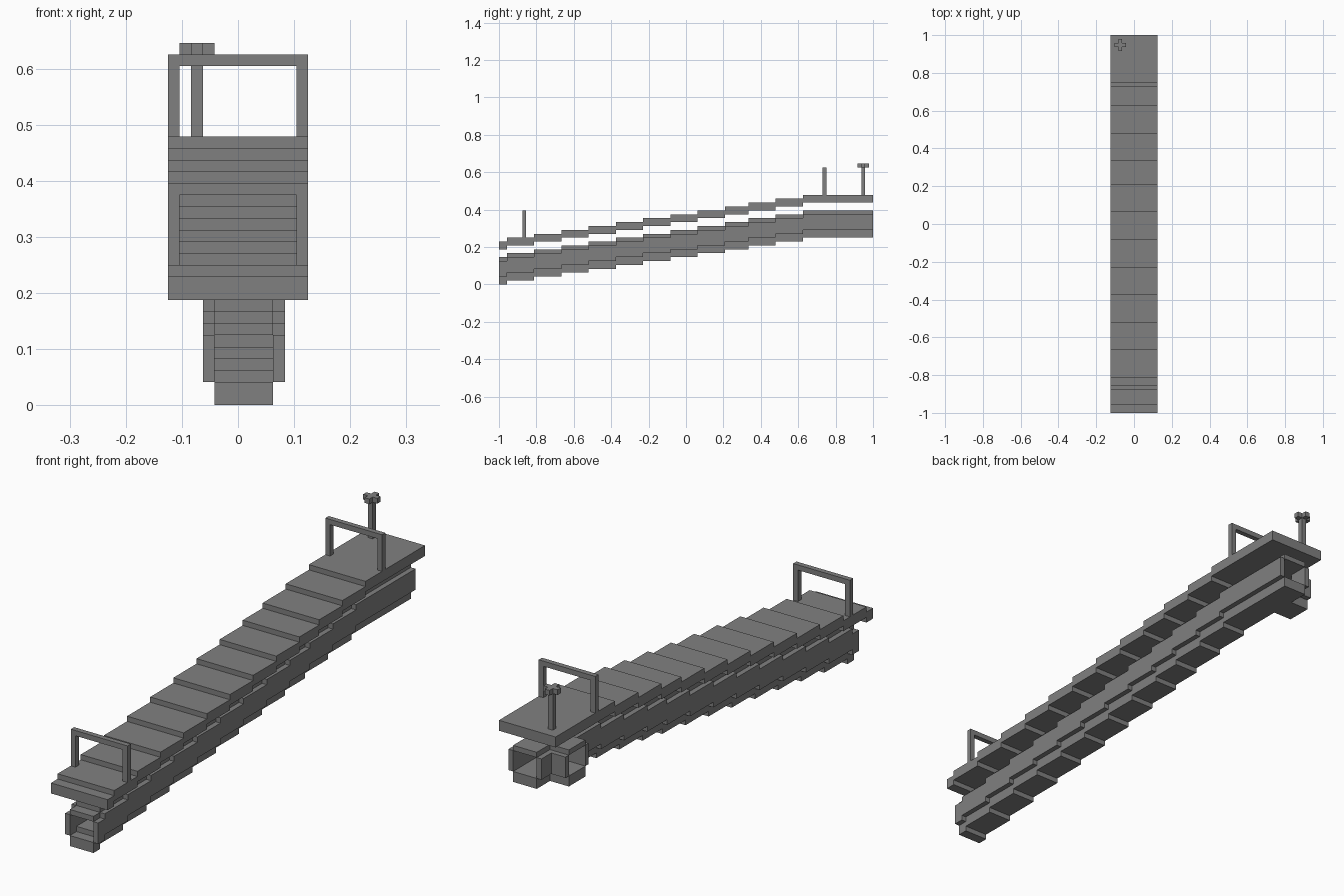
import bpy
import bmesh

cube = bpy.data.objects.get("Cube")
if cube:
    bpy.data.objects.remove(cube, do_unlink=True)

U = 2 / 96  # one grid block; all sizes below are in blocks
STEPS = [-48, -46, -39, -32, -25, -18, -11, -4, 3, 10, 16, 23, 30, 48]
TOP = len(STEPS) - 2  # rise of the last step

grey = bpy.data.materials.new("stone grey")
grey.use_nodes = True
colour = (0.216, 0.216, 0.216, 1)
grey.diffuse_color = colour
grey.node_tree.nodes["Principled BSDF"].inputs["Base Color"].default_value = colour


def make_object(name, bm):
    bmesh.ops.recalc_face_normals(bm, faces=bm.faces)
    mesh = bpy.data.meshes.new(name)
    bm.to_mesh(mesh)
    bm.free()
    mesh.materials.append(grey)
    obj = bpy.data.objects.new(name, mesh)
    bpy.context.collection.objects.link(obj)
    return obj


def extrude(bm, outline, offset):
    """Close an outline into a face and sweep it along offset."""
    face = bm.faces.new([bm.verts.new([c * U for c in p]) for p in outline])
    swept = bmesh.ops.extrude_face_region(bm, geom=[face], use_keep_orig=True)
    verts = [v for v in swept["geom"] if isinstance(v, bmesh.types.BMVert)]
    bmesh.ops.translate(bm, vec=[c * U for c in offset], verts=verts)


def add_box(bm, x, y, z):
    corners = [(x[0], y[0], z[0]), (x[1], y[0], z[0]),
               (x[1], y[1], z[0]), (x[0], y[1], z[0])]
    extrude(bm, corners, (0, 0, z[1] - z[0]))


def box(name, x, y, z):
    bm = bmesh.new()
    add_box(bm, x, y, z)
    return make_object(name, bm)


def stepped_run(name, x, z, end=48):
    """A strip that climbs one block at every step."""
    bm = bmesh.new()
    for rise, (y0, y1) in enumerate(zip(STEPS, STEPS[1:])):
        add_box(bm, x, (y0, min(y1, end)), (z[0] + rise, z[1] + rise))
    return make_object(name, bm)


# Walkway and the hollow duct beneath it
stepped_run("deck", (-6, 6), (9, 11))
stepped_run("duct_floor", (-2, 3), (0, 2))
stepped_run("duct_roof", (-2, 3), (6, 7))
stepped_run("duct_left_wall", (3, 4), (2, 6))
stepped_run("duct_right_wall", (-3, -2), (2, 6), end=39)
wall_z = (TOP + 2, TOP + 6)
box("duct_right_wall_end", (-3, -2), (44, 48), wall_z)

# Side branch opening to the right at the high end
box("branch_floor", (-6, -2), (39, 44), (TOP, TOP + 2))
box("branch_roof", (-6, -2), (39, 44), (TOP + 6, TOP + 7))
box("branch_front_wall", (-6, -3), (38, 39), wall_z)
box("branch_back_wall", (-6, -3), (44, 45), wall_z)


# Hoop handrails
def handrail(name, y, z):
    outline = [(-6, z), (-6, z + 7), (6, z + 7), (6, z),
               (5, z), (5, z + 6), (-5, z + 6), (-5, z)]
    bm = bmesh.new()
    extrude(bm, [(px, y, pz) for px, pz in outline], (0, 1, 0))
    return make_object(name, bm)


handrail("front_handrail", -42, 12)
handrail("back_handrail", 35, TOP + 11)

# Valve: post with a cross-shaped handle
box("valve_post", (-4, -3), (45, 46), (TOP + 11, 30))
quarter = [(0.5, 0.5), (0.5, 1.5), (-0.5, 1.5)]
cross = []
for turn in range(4):
    cross += quarter
    quarter = [(-b, a) for a, b in quarter]
bm = bmesh.new()
extrude(bm, [(a - 3.5, b + 45.5, 30) for a, b in cross], (0, 0, 1))
make_object("valve_handle", bm)
